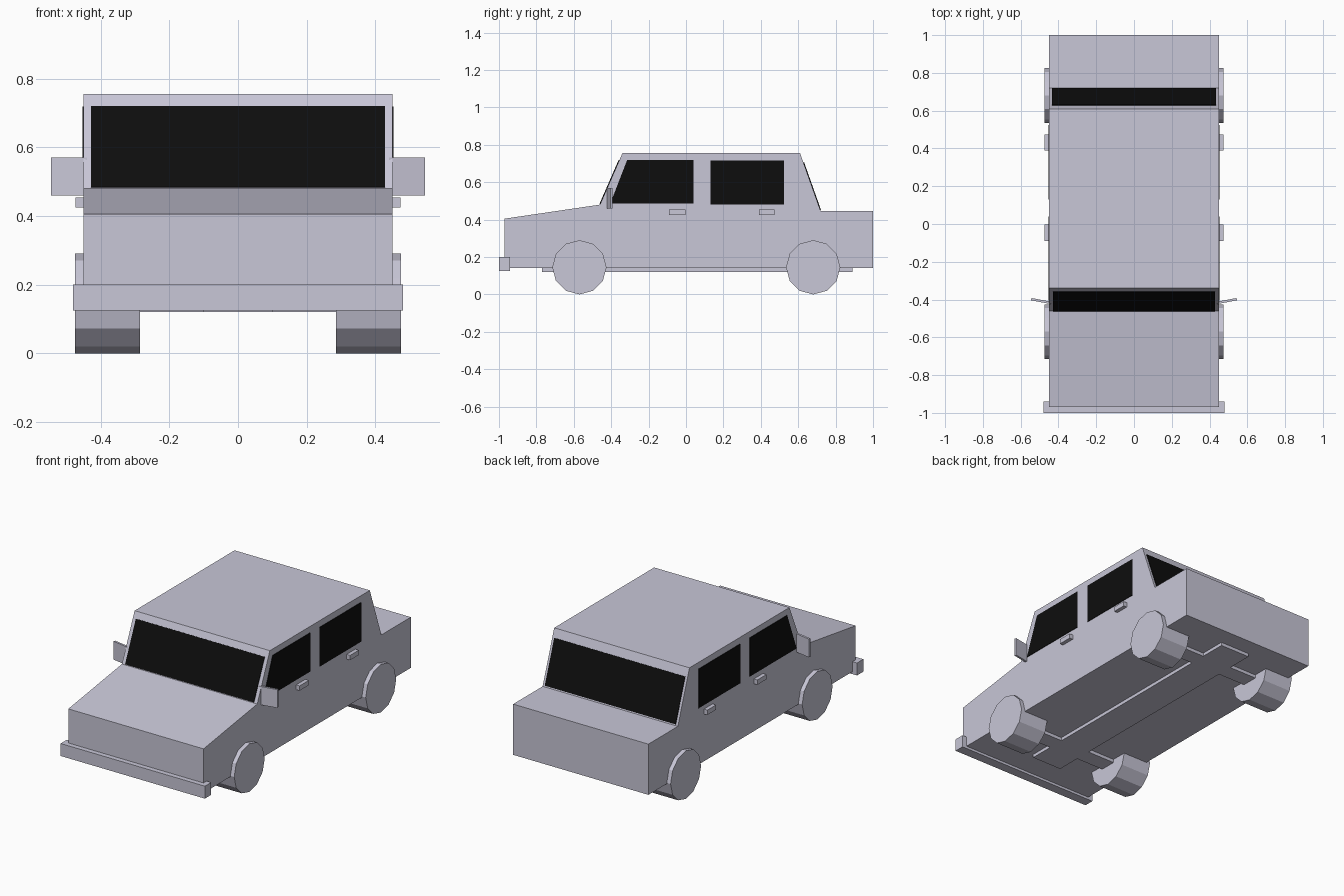
import bpy
import bmesh
from math import pi
from mathutils import Vector, Matrix

if "Cube" in bpy.data.objects:
    bpy.data.objects.remove(bpy.data.objects["Cube"], do_unlink=True)


def material(name, rgb):
    m = bpy.data.materials.new(name)
    m.use_nodes = True
    m.diffuse_color = (*rgb, 1)
    m.node_tree.nodes["Principled BSDF"].inputs["Base Color"].default_value = (*rgb, 1)
    return m


paint = material("pale_grey_paint", (0.58, 0.57, 0.68))
glass = material("black_glass", (0.004, 0.004, 0.004))


def finish(name, bm, mat):
    bmesh.ops.recalc_face_normals(bm, faces=bm.faces)
    mesh = bpy.data.meshes.new(name)
    bm.to_mesh(mesh)
    bm.free()
    mesh.materials.append(mat)
    ob = bpy.data.objects.new(name, mesh)
    bpy.context.collection.objects.link(ob)
    return ob


def prism(name, points, push, mat):
    """Extrude a flat outline along a vector."""
    bm = bmesh.new()
    face = bm.faces.new([bm.verts.new(p) for p in points])
    new = bmesh.ops.extrude_face_region(bm, geom=[face], use_keep_orig=True)
    verts = [v for v in new["geom"] if isinstance(v, bmesh.types.BMVert)]
    bmesh.ops.translate(bm, verts=verts, vec=push)
    return finish(name, bm, mat)


def box(name, x, y, z, mat):
    outline = [(x[0], y[0], z[0]), (x[0], y[1], z[0]), (x[0], y[1], z[1]), (x[0], y[0], z[1])]
    return prism(name, outline, Vector((x[1] - x[0], 0, 0)), mat)


def wheel(name, side, y):
    r = 0.145
    bm = bmesh.new()
    # First vertex points straight down once the axis lies along x
    turn = Matrix.Translation((side * 0.38, y, r)) @ Matrix.Rotation(pi / 2, 4, "Y")
    bmesh.ops.create_cone(bm, cap_ends=True, segments=12, radius1=r, radius2=r,
                          depth=0.19, matrix=turn)
    finish(name, bm, paint)


# Body shell: side profile extruded across the width
W = 0.45
hood, roof_front, roof_back, deck = (-0.46, 0.48), (-0.34, 0.755), (0.61, 0.755), (0.72, 0.445)
profile = [(-0.97, 0.14), (-0.97, 0.405), hood, roof_front, roof_back, deck, (1, 0.445), (1, 0.14)]
prism("body", [(-W, y, z) for y, z in profile], Vector((2 * W, 0, 0)), paint)


# Windscreen and rear window: thin plates on the sloping faces
def slope_window(name, low, high, z0, z1, half):
    def at(z):
        return low[0] + (high[0] - low[0]) * (z - low[1]) / (high[1] - low[1])
    out = Vector((0, high[1] - low[1], low[0] - high[0])).normalized()
    if out.z < 0 or low[0] < high[0]:
        out = -out
    outline = [(-half, at(z0), z0), (half, at(z0), z0), (half, at(z1), z1), (-half, at(z1), z1)]
    prism(name, outline, out * 0.004, glass)


slope_window("windscreen", hood, roof_front, 0.483, 0.718, 0.428)
slope_window("rear_window", deck, roof_back, 0.452, 0.705, 0.435)

# Bumper, drive shaft and axles
box("front_bumper", (-0.48, 0.48), (-1, -0.94), (0.125, 0.2), paint)
box("drive_shaft", (-0.1, 0.1), (-0.77, 0.89), (0.12, 0.15), paint)
AXLES = {"front": -0.57, "rear": 0.68}
for end, y in AXLES.items():
    box(end + "_axle", (-0.3, 0.3), (y - 0.05, y + 0.05), (0.12, 0.15), paint)

# Parts repeated on both sides
for label, s in (("left", 1), ("right", -1)):
    for end, y in AXLES.items():
        wheel(f"{end}_{label}_wheel", s, y)

    front_pane = [(-0.405, 0.485), (0.04, 0.485), (0.04, 0.718), (-0.315, 0.718)]
    rear_pane = [(0.13, 0.48), (0.525, 0.48), (0.525, 0.716), (0.13, 0.716)]
    for end, pane, handle in (("front", front_pane, (-0.09, -0.003)),
                              ("rear", rear_pane, (0.39, 0.473))):
        prism(f"{end}_{label}_window", [(s * W, y, z) for y, z in pane],
              Vector((s * 0.003, 0, 0)), glass)
        box(f"{end}_{label}_door_handle", (s * 0.44, s * 0.473), handle, (0.425, 0.454), paint)

    # Wing mirror, swept slightly backwards
    plan = [(0.44, -0.424), (0.545, -0.404), (0.543, -0.392), (0.44, -0.411)]
    prism(f"{label}_mirror", [(s * x, y, 0.46) for x, y in plan], Vector((0, 0, 0.11)), paint)
